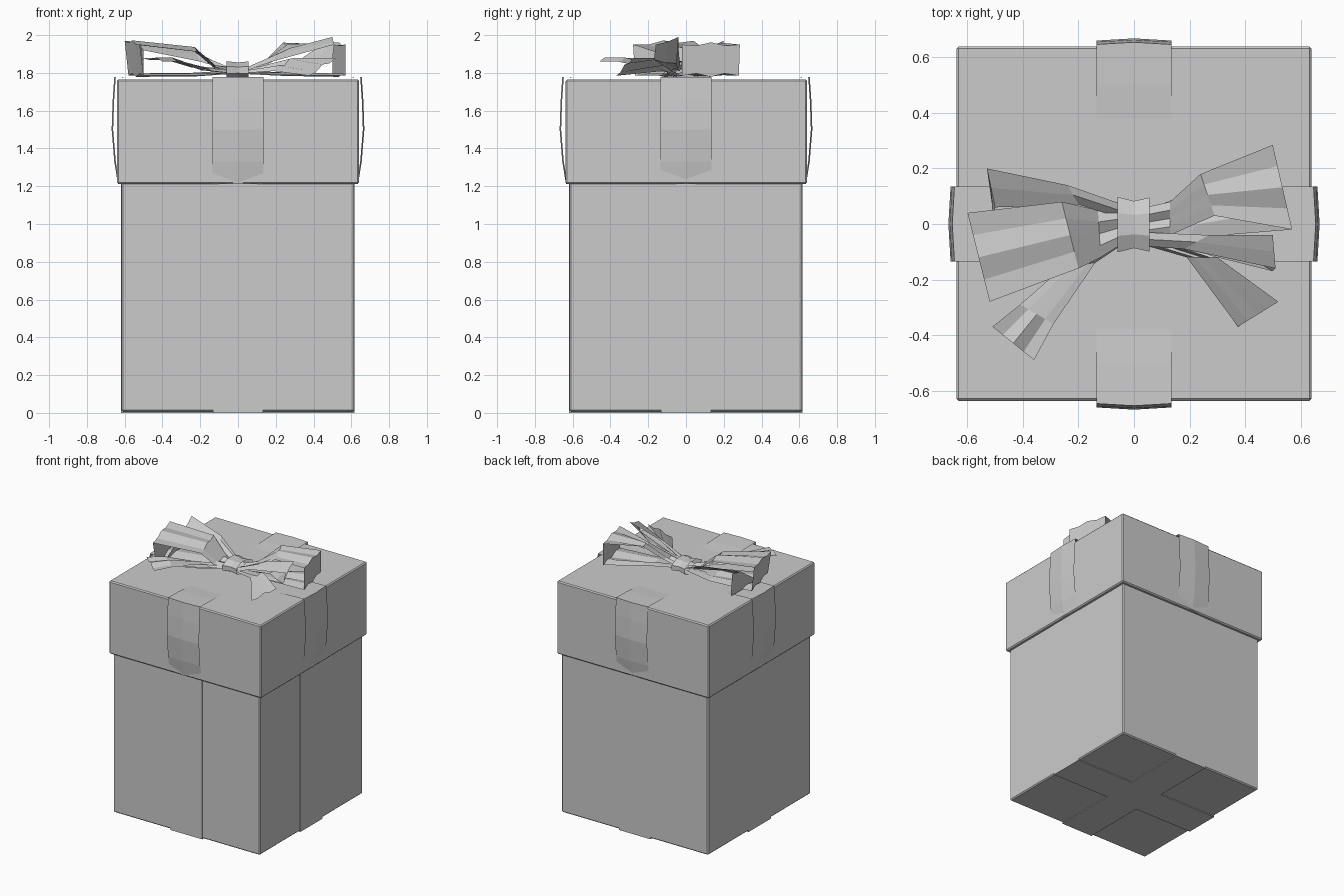
import bpy, bmesh
from math import sin, cos, pi
from mathutils import Vector, Matrix

cube = bpy.data.objects.get("Cube")
if cube:
    bpy.data.objects.remove(cube, do_unlink=True)

grey = bpy.data.materials.new("plain_grey")
grey.use_nodes = True
COLOUR = (0.6, 0.6, 0.6, 1)
grey.diffuse_color = COLOUR
grey.node_tree.nodes["Principled BSDF"].inputs["Base Color"].default_value = COLOUR


def finish(name, bm):
    mesh = bpy.data.meshes.new(name)
    bm.to_mesh(mesh)
    bm.free()
    mesh.materials.append(grey)
    obj = bpy.data.objects.new(name, mesh)
    bpy.context.collection.objects.link(obj)
    return obj


def box(name, lo, hi, bevel=0.0):
    lo, hi = Vector(lo), Vector(hi)
    bm = bmesh.new()
    bmesh.ops.create_cube(bm, size=1, matrix=Matrix.Translation((lo + hi) / 2)
                          @ Matrix.Diagonal((*(hi - lo), 1)))
    if bevel:
        bmesh.ops.bevel(bm, geom=bm.edges[:], offset=bevel, segments=1, affect='EDGES')
    return finish(name, bm)


def sheet(name, rows, closed=False):
    """Skin a grid of points given as rows of equal length."""
    bm = bmesh.new()
    grid = [[bm.verts.new(p) for p in row] for row in rows]
    pairs = list(zip(grid, grid[1:] + grid[:1])) if closed else list(zip(grid, grid[1:]))
    for a, b in pairs:
        for i in range(len(a) - 1):
            bm.faces.new((a[i], a[i + 1], b[i + 1], b[i]))
    return finish(name, bm)


def ribbon(name, edges, pleat=0.012, columns=4):
    """Pleated cloth strip between pairs of edge points."""
    rows = []
    for r, (a, b) in enumerate(edges):
        a, b = Vector(a), Vector(b)
        row = [a.lerp(b, i / columns) for i in range(columns + 1)]
        for i in range(1, columns):
            row[i].z += pleat * (1 if (i + r // 2) % 2 else -0.5)
        rows.append(row)
    return sheet(name, rows)


# Box and overhanging lid
box("box_body", (-0.618, -0.618, 0.006), (0.616, 0.616, 1.25), 0.008)
box("lid", (-0.64, -0.637, 1.212), (0.64, 0.64, 1.766), 0.008)

# Flat ribbon bands around the body
W = 0.133
box("body_band_across", (-0.62, -W, 0), (0.618, W, 1.22))
box("body_band_along", (-W, -0.62, 0), (W, 0.618, 1.22))

# Bulging ribbons folded over each lid edge
profile = [(0.636, 1.213), (0.655, 1.33), (0.669, 1.5), (0.664, 1.65),
           (0.655, 1.778), (0.5, 1.774), (0.32, 1.762)]
for k, side in enumerate(("left", "back", "right", "front")):
    turn = Matrix.Rotation(k * pi / 2, 3, 'Z')
    rows = []
    for d, z in profile:
        inset = 0.008 if d > 0.6 else 0
        rows.append([turn @ Vector((d - inset * abs(s), s * 0.135, z))
                     for s in (-1, 0, 1)])
    sheet("lid_ribbon_" + side, rows)

# Bow loops: out along the top, down the end, back underneath
ribbon("bow_loop_right", [
    ((-0.04, 0.05, 1.82), (-0.04, -0.07, 1.81)),
    ((-0.13, 0.05, 1.83), (-0.12, -0.12, 1.83)),
    ((-0.26, 0.08, 1.94), (-0.2, -0.16, 1.91)),
    ((-0.6, 0.04, 1.97), (-0.52, -0.28, 1.95)),
    ((-0.58, 0.04, 1.785), (-0.5, -0.27, 1.785)),
    ((-0.25, 0.08, 1.79), (-0.2, -0.14, 1.785)),
    ((-0.04, 0.05, 1.8), (-0.04, -0.06, 1.8))])
ribbon("bow_loop_left", [
    ((0.04, 0.06, 1.82), (0.04, -0.05, 1.81)),
    ((0.13, 0.08, 1.85), (0.13, -0.04, 1.83)),
    ((0.24, 0.18, 1.96), (0.29, 0.03, 1.92)),
    ((0.5, 0.285, 1.95), (0.57, -0.02, 1.95)),
    ((0.5, 0.28, 1.785), (0.57, -0.02, 1.785)),
    ((0.28, 0.14, 1.79), (0.2, -0.05, 1.79)),
    ((0.04, 0.05, 1.8), (0.04, -0.05, 1.8))])

# Narrow folds beside the loops
ribbon("bow_fold_back", [
    ((-0.04, 0.07, 1.82), (-0.04, 0.02, 1.81)),
    ((-0.24, 0.14, 1.92), (-0.2, 0.07, 1.86)),
    ((-0.53, 0.2, 1.97), (-0.5, 0.06, 1.92)),
    ((-0.51, 0.19, 1.785), (-0.5, -0.14, 1.785))], columns=2)
ribbon("bow_fold_front", [
    ((0.04, -0.03, 1.82), (0.04, -0.08, 1.81)),
    ((0.27, -0.04, 1.93), (0.18, -0.09, 1.86)),
    ((0.5, -0.04, 1.99), (0.51, -0.16, 1.95)),
    ((0.3, -0.05, 1.85), (0.5, -0.17, 1.87)),
    ((0.06, -0.04, 1.81), (0.14, -0.08, 1.81))], columns=2)

# Loose ribbon tails
ribbon("bow_tail_right", [
    ((-0.06, -0.03, 1.81), (-0.05, -0.08, 1.8)),
    ((-0.25, -0.15, 1.83), (-0.14, -0.14, 1.81)),
    ((-0.41, -0.29, 1.88), (-0.29, -0.36, 1.86)),
    ((-0.51, -0.37, 1.88), (-0.36, -0.49, 1.86))])
ribbon("bow_tail_left", [
    ((0.06, -0.04, 1.81), (0.05, -0.08, 1.8)),
    ((0.3, -0.12, 1.88), (0.19, -0.12, 1.81)),
    ((0.52, -0.28, 1.88), (0.375, -0.37, 1.785))])

# Knot wrapped round the middle, pinched at its waist
ring = []
for i in range(8):
    a = (i + 0.5) * pi / 4
    ring.append([(x, cos(a) * r - 0.002, 1.815 + sin(a) * r * 0.47)
                 for x, r in ((-0.06, 0.108), (0, 0.092), (0.055, 0.105))])
sheet("bow_knot", ring, closed=True)
